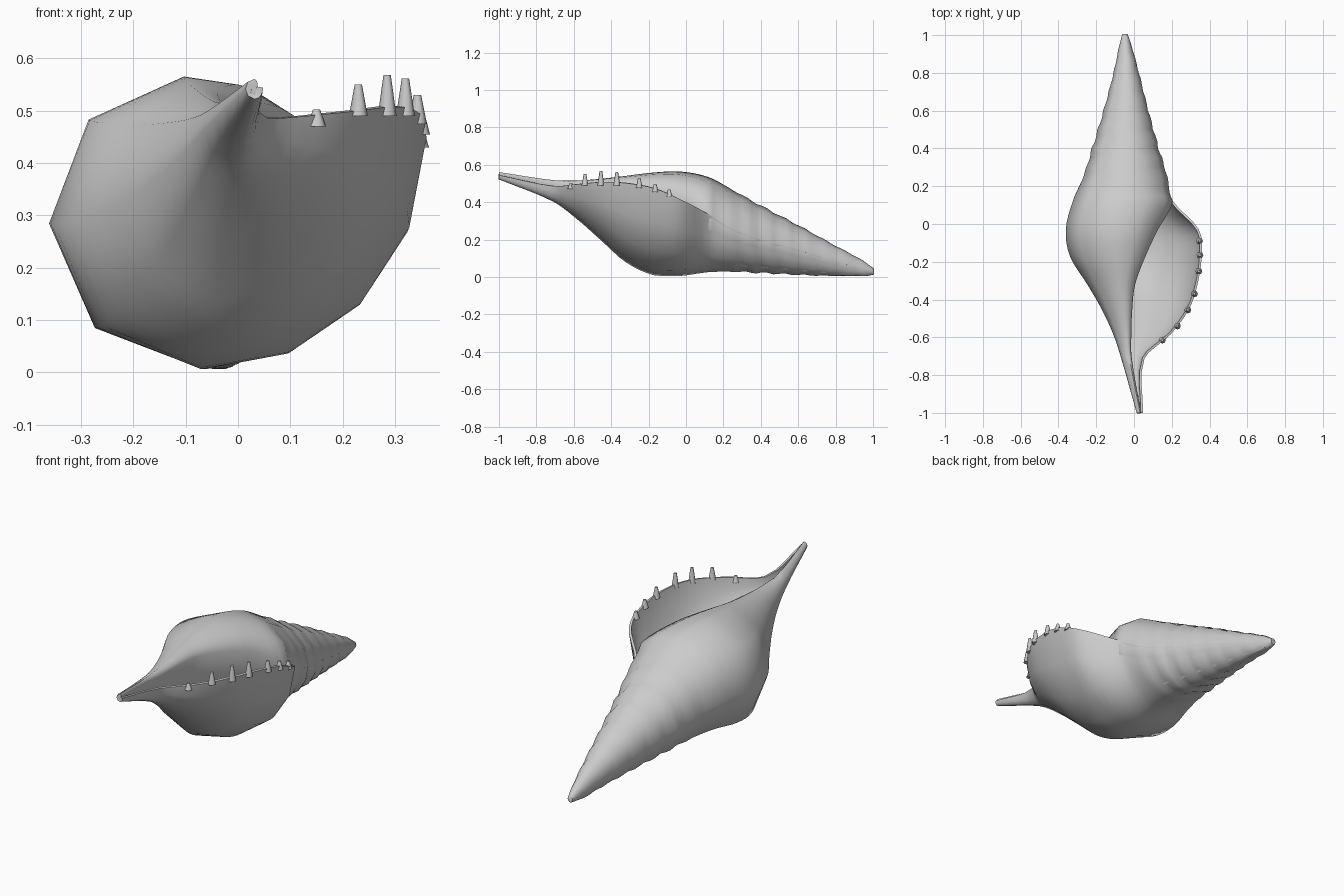
import bpy, bmesh, math
from mathutils import Vector, Matrix

if "Cube" in bpy.data.objects:
    bpy.data.objects.remove(bpy.data.objects["Cube"])

# Section keys along y:
# y, left x, bottom x, bottom z, top x, top z, outer lip x z, inner lip x z
SPIRE = [
    (1.00, -.058, -.05, .018, -.05, .042, -.038, .03, -.038, .03),
    (.93, -.075, -.045, .005, -.045, .090, -.015, .045, -.015, .045),
    (.80, -.102, -.04, .010, -.04, .160, .020, .085, .020, .085),
    (.60, -.155, -.04, .018, -.04, .270, .070, .145, .070, .145),
    (.40, -.215, -.04, .028, -.04, .375, .125, .200, .125, .200),
    (.25, -.262, -.04, .034, -.05, .458, .170, .255, .170, .255),
]
BODY = [
    (.12, -.318, -.035, .032, -.07, .528, .200, .335, .200, .335),
    (-.03, -.355, -.06, .012, -.10, .558, .337, .415, .120, .430),
    (-.17, -.333, -.07, .015, -.10, .553, .352, .475, .055, .470),
    (-.32, -.240, -.05, .085, -.08, .535, .330, .503, .000, .488),
    (-.45, -.165, -.03, .200, -.06, .520, .285, .508, -.015, .493),
    (-.58, -.105, -.02, .315, -.04, .510, .190, .497, -.020, .490),
    (-.71, -.062, .000, .410, -.025, .512, .050, .487, -.018, .490),
    (-1.0, .020, .032, .528, .030, .555, .042, .545, .032, .545),
]
KEYS = SPIRE + BODY


def spline(a, b, c, d, t):
    """Hermite value between b and c, allowing for uneven station spacing."""
    h = c[0] - b[0]
    out = []
    for i in range(1, len(b)):
        m0 = (c[i] - a[i]) / (c[0] - a[0]) * h
        m1 = (d[i] - b[i]) / (d[0] - b[0]) * h
        out.append((2*t**3 - 3*t*t + 1)*b[i] + (t**3 - 2*t*t + t)*m0
                   + (3*t*t - 2*t**3)*c[i] + (t**3 - t*t)*m1)
    return [b[0] + h*t] + out


def section(k):
    """Lip, belly, back, crown, inner lip, then the inward fold."""
    y, xl, xb, zb, xt, zt, xr, zr, xi, zi = k
    if y >= .12:
        xi, zi = xr, zr
    zl = (zb + zt) / 2
    pts = []

    def arc(cx, cz, rx, rz, a0, a1, n):
        for j in range(n):
            a = math.radians(a0 + (a1 - a0)*j/n)
            pts.append([cx + rx*math.cos(a), cz + rz*math.sin(a)])

    arc(xb, zr, xr - xb, zr - zb, 0, -90, 4)
    arc(xb, zl, xb - xl, zl - zb, -90, -180, 2)
    arc(xt, zl, xt - xl, zt - zl, 180, 90, 2)
    arc(xt, zi, xi - xt, zt - zi, 90, 0, 3)
    pts.append([xi, zi])
    # Whorl ripples that spiral along the spire
    fade = max(0, min(1, (y - .2)/.2))
    cx, cz = (xl + xr)/2, zl
    for p in pts:
        th = math.atan2(p[1] - cz, p[0] - cx)
        s = 1 + .03*fade*math.sin(2*math.pi*y/.105 + th)
        p[0], p[1] = cx + (p[0] - cx)*s, cz + (p[1] - cz)*s
    xi, zi = pts[-1]
    w = xi - xl
    for fx, fz in ((.02, .25), (.10, .55), (.25, .85)):
        pts.append([xi - w*fx, zi + (zb - zi)*fz])
    return [Vector((p[0], y, max(p[1], .012))) for p in pts]


def finish(name, bm, angle):
    me = bpy.data.meshes.new(name)
    bm.to_mesh(me)
    bm.free()
    ob = bpy.data.objects.new(name, me)
    bpy.context.collection.objects.link(ob)
    bpy.ops.object.select_all(action='DESELECT')
    bpy.context.view_layer.objects.active = ob
    ob.select_set(True)
    if name == "shell_body":
        m = ob.modifiers.new("wall", 'SOLIDIFY')
        m.thickness, m.offset = .012, 0
        bpy.ops.object.modifier_apply(modifier=m.name)
    bpy.ops.object.shade_smooth_by_angle(angle=math.radians(angle))
    return ob


# Shell body: spiral sections lofted from spire tip to canal end
bm = bmesh.new()
stations = []
for i in range(len(KEYS) - 1):
    n = 6 if i < 6 else 4
    a = KEYS[i - 1] if i else tuple(2*p - q for p, q in zip(KEYS[0], KEYS[1]))
    d = KEYS[i + 2] if i + 2 < len(KEYS) else tuple(
        2*p - q for p, q in zip(KEYS[-1], KEYS[-2]))
    stations += [spline(a, KEYS[i], KEYS[i + 1], d, j/n) for j in range(n)]
stations.append(KEYS[-1])
rows = [[bm.verts.new(p) for p in section(k)] for k in stations]
for r0, r1 in zip(rows, rows[1:]):
    for j in range(len(r0) - 1):
        bm.faces.new((r0[j], r0[j + 1], r1[j + 1], r1[j]))
# Close the spire tip
bm.faces.new(list(reversed(rows[0][:11])))
finish("shell_body", bm, 65)

# Lip teeth: tapered spikes standing on the outer rim (x, y, tip z, base z)
TEETH = [(.15, -.615, .502, .47), (.23, -.54, .55, .49), (.285, -.455, .568, .49),
         (.32, -.37, .562, .49), (.343, -.25, .53, .475), (.349, -.165, .497, .455),
         (.347, -.09, .467, .43)]
bm = bmesh.new()
for x, y, top, base in TEETH:
    mat = Matrix.Translation((x, y, (top + base)/2))
    bmesh.ops.create_cone(bm, cap_ends=True, segments=8, radius1=.018,
                          radius2=.007, depth=top - base, matrix=mat)
finish("lip_teeth", bm, 50)
